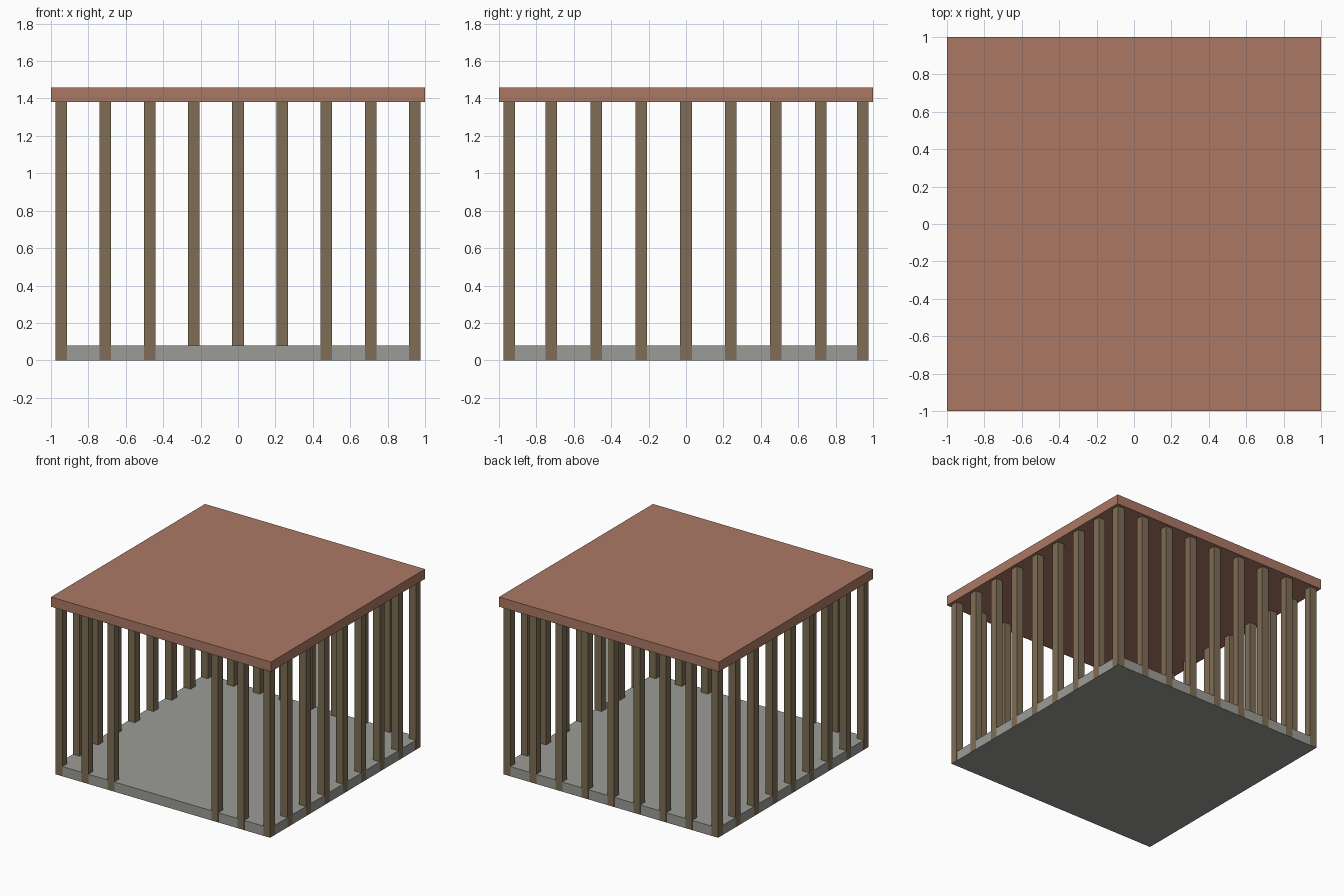
import bpy

default = bpy.data.objects.get("Cube")
if default:
    bpy.data.objects.remove(default, do_unlink=True)


def make_material(name, rgb):
    mat = bpy.data.materials.new(name)
    mat.use_nodes = True
    mat.diffuse_color = (*rgb, 1)
    mat.node_tree.nodes["Principled BSDF"].inputs["Base Color"].default_value = (*rgb, 1)
    return mat


def box(name, center, size, mat):
    bpy.ops.mesh.primitive_cube_add(size=1, location=center)
    obj = bpy.context.object
    obj.name = name
    obj.scale = size
    bpy.ops.object.transform_apply(location=False, rotation=False, scale=True)
    obj.data.materials.append(mat)
    return obj


clay = make_material("clay_red", (0.41, 0.19, 0.13))
wood = make_material("brown_wood", (0.21, 0.155, 0.09))
stone = make_material("grey_stone", (0.33, 0.335, 0.31))

SLAB = 0.08      # thickness of floor and roof
EAVE = 1.38      # underside of the roof
EDGE = 0.945     # post centre line
POST = 0.062     # post width

# Floor and roof slabs
box("floor_slab", (0, 0, SLAB / 2), (1.95, 1.95, SLAB), stone)
box("roof_slab", (0, 0, EAVE + SLAB / 2), (2, 2, SLAB), clay)


def post(name, x, y):
    # Starts a hair above the ground so the floor's underside stays clean
    box(name, (x, y, EAVE / 2 + 0.0005), (POST, POST, EAVE - 0.001), wood)


# Back row is complete; the front row leaves a doorway in the middle
for i in range(-4, 5):
    x = i * EDGE / 4
    post(f"back_post_{i + 5}", x, EDGE)
    if abs(i) > 1:
        post(f"front_post_{i + 5}", x, -EDGE)

# Side rows between the corner posts
for i in range(-3, 4):
    for side, x in (("left", EDGE), ("right", -EDGE)):
        post(f"{side}_post_{i + 4}", x, i * 0.24)
